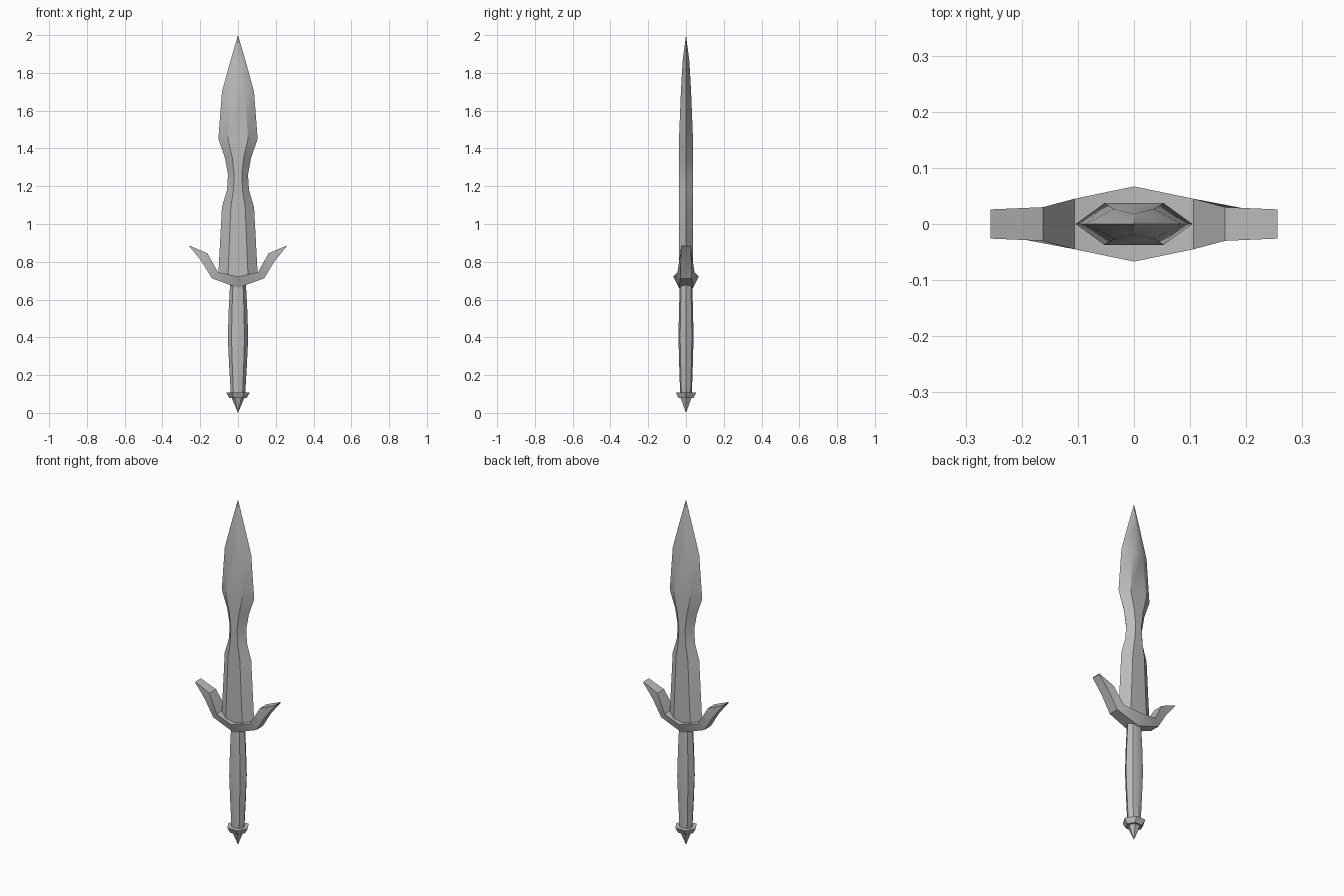
import bpy, bmesh, math

if "Cube" in bpy.data.objects:
    bpy.data.objects.remove(bpy.data.objects["Cube"])

steel = bpy.data.materials.new("grey_steel")
steel.use_nodes = True
GREY = (0.5, 0.5, 0.5, 1)
steel.diffuse_color = GREY
steel.node_tree.nodes["Principled BSDF"].inputs["Base Color"].default_value = GREY


def loft(name, rings, angle=30):
    """Skin a list of equal-length point rings and cap both ends."""
    bm = bmesh.new()
    loops = [[bm.verts.new(p) for p in ring] for ring in rings]
    for a, b in zip(loops, loops[1:]):
        for i in range(len(a)):
            j = (i + 1) % len(a)
            bm.faces.new((a[i], a[j], b[j], b[i]))
    bm.faces.new(loops[0][::-1])
    bm.faces.new(loops[-1])
    bmesh.ops.remove_doubles(bm, verts=bm.verts, dist=0.0005)
    bmesh.ops.recalc_face_normals(bm, faces=bm.faces)
    mesh = bpy.data.meshes.new(name)
    bm.to_mesh(mesh)
    bm.free()
    mesh.materials.append(steel)
    obj = bpy.data.objects.new(name, mesh)
    bpy.context.collection.objects.link(obj)
    bpy.ops.object.select_all(action="DESELECT")
    obj.select_set(True)
    bpy.context.view_layer.objects.active = obj
    bpy.ops.object.shade_smooth_by_angle(angle=math.radians(angle))
    return obj


def blade_ring(z, w, c, t):
    return [(w, 0, z), (c, t, z), (-c, t, z), (-w, 0, z), (-c, -t, z), (c, -t, z)]


def grip_ring(z, w, t):
    c, s = w * 0.64, t * 0.78
    return [(w, 0, z), (c, s, z), (0, t, z), (-c, s, z),
            (-w, 0, z), (-c, -s, z), (0, -t, z), (c, -s, z)]


def hex_ring(z, r):
    return [(r * math.cos(k * math.pi / 3), r * math.sin(k * math.pi / 3), z)
            for k in range(6)]


# Waisted leaf blade: height, half width, half width of flat, half thickness
blade = [(0.70, 0.106, 0.054, 0.037), (1.09, 0.085, 0.038, 0.037),
         (1.18, 0.058, 0.024, 0.037), (1.26, 0.053, 0.020, 0.037),
         (1.35, 0.069, 0.030, 0.037), (1.45, 0.104, 0.053, 0.037),
         (1.70, 0.085, 0.036, 0.027), (1.86, 0.041, 0, 0.018), (2.0, 0, 0, 0)]
loft("blade", [blade_ring(*s) for s in blade])

# Swelling grip
grip = [(0.10, 0.038, 0.031), (0.25, 0.047, 0.036), (0.40, 0.054, 0.040),
        (0.55, 0.049, 0.037), (0.70, 0.041, 0.032)]
loft("grip", [grip_ring(*s) for s in grip])

# Six-sided pommel collar and spike
loft("pommel_collar", [hex_ring(0.078, 0.046), hex_ring(0.108, 0.062)])
loft("pommel_spike", [hex_ring(0, 0), hex_ring(0.08, 0.034)])

# Upswept crossguard: upper x, z, half depth, then lower x, z, half depth
half_guard = [(0.256, 0.885, 0.026, 0.256, 0.880, 0.026),
              (0.162, 0.845, 0.030, 0.195, 0.805, 0.028),
              (0.106, 0.745, 0.045, 0.138, 0.712, 0.030)]
middle = (0, 0.722, 0.067, 0, 0.662, 0.037)


def guard_ring(side, ux, uz, ud, lx, lz, ld):
    return [(side * ux, -ud, uz), (side * ux, ud, uz),
            (side * lx, ld, lz), (side * lx, -ld, lz)]


loft("crossguard", [guard_ring(-1, *s) for s in half_guard] + [guard_ring(1, *middle)]
     + [guard_ring(1, *s) for s in reversed(half_guard)])
